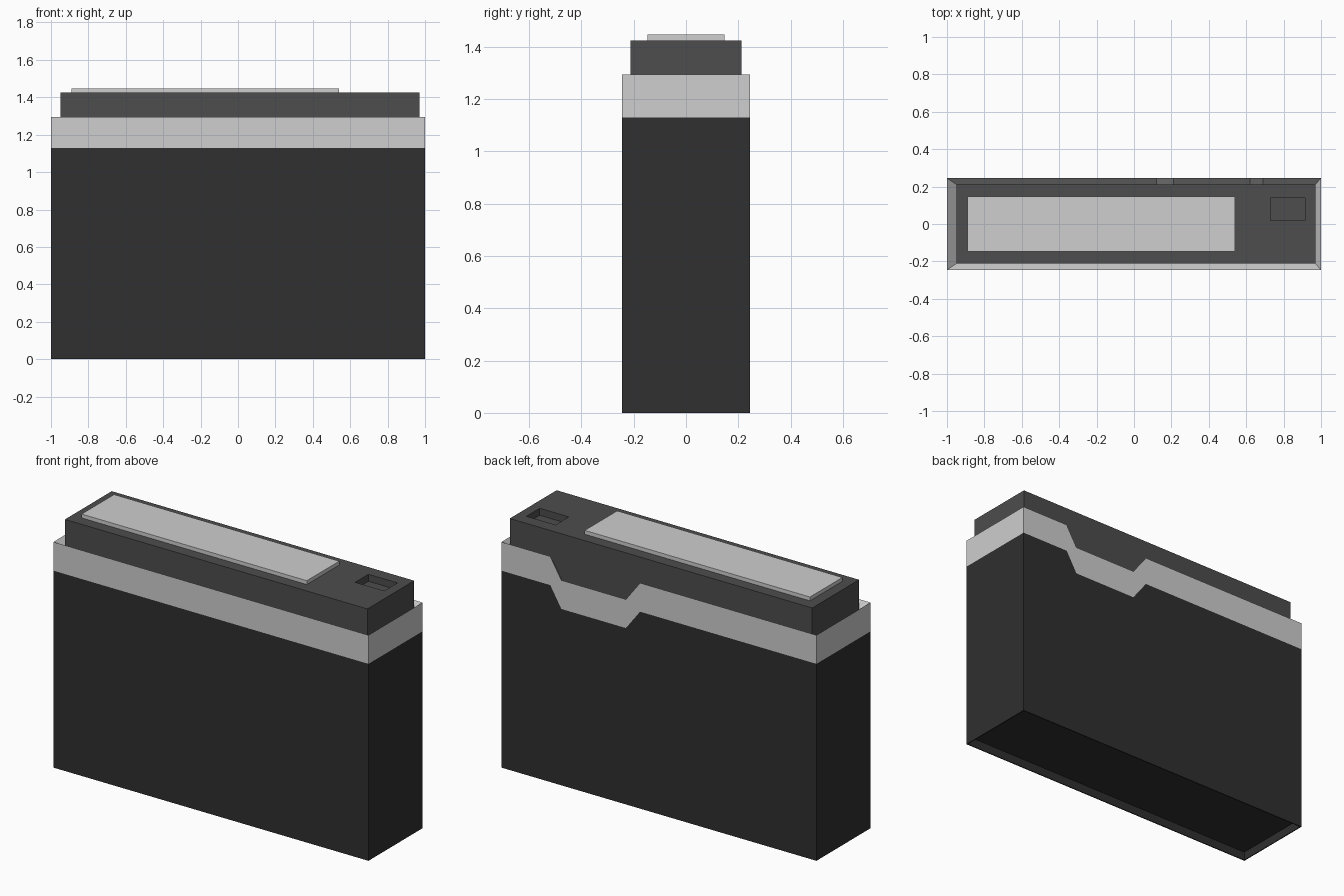
import bpy
import bmesh

cube = bpy.data.objects.get("Cube")
if cube:
    bpy.data.objects.remove(cube, do_unlink=True)


def material(name, value):
    mat = bpy.data.materials.new(name)
    mat.use_nodes = True
    colour = (value, value, value, 1)
    mat.diffuse_color = colour
    mat.node_tree.nodes["Principled BSDF"].inputs["Base Color"].default_value = colour
    return mat


def loft(name, rings, mat, cap_start=True, cap_end=True):
    """Join counterclockwise rings, listed from the underside to the top."""
    bm = bmesh.new()
    loops = [[bm.verts.new(p) for p in ring] for ring in rings]
    for low, high in zip(loops, loops[1:]):
        n = len(low)
        for i in range(n):
            j = (i + 1) % n
            bm.faces.new((low[i], low[j], high[j], high[i]))
    if cap_start:
        bm.faces.new(loops[0][::-1])
    if cap_end:
        bm.faces.new(loops[-1])
    mesh = bpy.data.meshes.new(name)
    bm.to_mesh(mesh)
    bm.free()
    mesh.materials.append(mat)
    obj = bpy.data.objects.new(name, mesh)
    bpy.context.collection.objects.link(obj)
    return obj


def rect(x0, x1, y0, y1, z):
    return [(x0, y0, z), (x1, y0, z), (x1, y1, z), (x0, y1, z)]


black = material("black casing", 0.029)
charcoal = material("charcoal lid", 0.074)
light = material("light grey trim", 0.62)

# Case outline: the back edge dips into a notch (x, y, drop)
W, D, DIP = 1.0, 0.245, 0.118
outline = [(-W, -D, 0), (W, -D, 0), (W, D, 0), (0.69, D, 0), (0.62, D, DIP),
           (0.21, D, DIP), (0.12, D, 0), (-W, D, 0)]
LID_LEFT, LID_RIGHT, LID_Y = -0.95, 0.97, 0.212


def level(z):
    return [(x, y, z - drop) for x, y, drop in outline]


def flat(z, scale=1.0, inset=0.0):
    return [(x * (1 - inset / W), y * (1 - inset / D), z) for x, y, _ in outline]


def lid_level(z):
    return [(max(LID_LEFT, min(LID_RIGHT, x)), max(-LID_Y, min(LID_Y, y)), z - drop)
            for x, y, drop in outline]


# Main casing with a shallow hollow underneath
loft("casing", [flat(0.05, inset=0.006), flat(0, inset=0.006), flat(0), level(1.13)],
     black, cap_end=False)

# Trim band whose rim slopes inward to the lid
loft("trim_band", [level(1.13), level(1.295), lid_level(1.245)],
     light, cap_start=False, cap_end=False)

# Lid with a small rectangular recess in its top
lid = (LID_LEFT, LID_RIGHT, -LID_Y, LID_Y)
recess = (0.73, 0.915, 0.02, 0.14)
loft("lid", [rect(*lid, 1.08), rect(*lid, 1.425),
             rect(*recess, 1.425), rect(*recess, 1.385)], charcoal)

# Raised label plate
plate = (-0.89, 0.54, -0.147, 0.147)
loft("top_plate", [rect(*plate, 1.42), rect(*plate, 1.447)], light)
